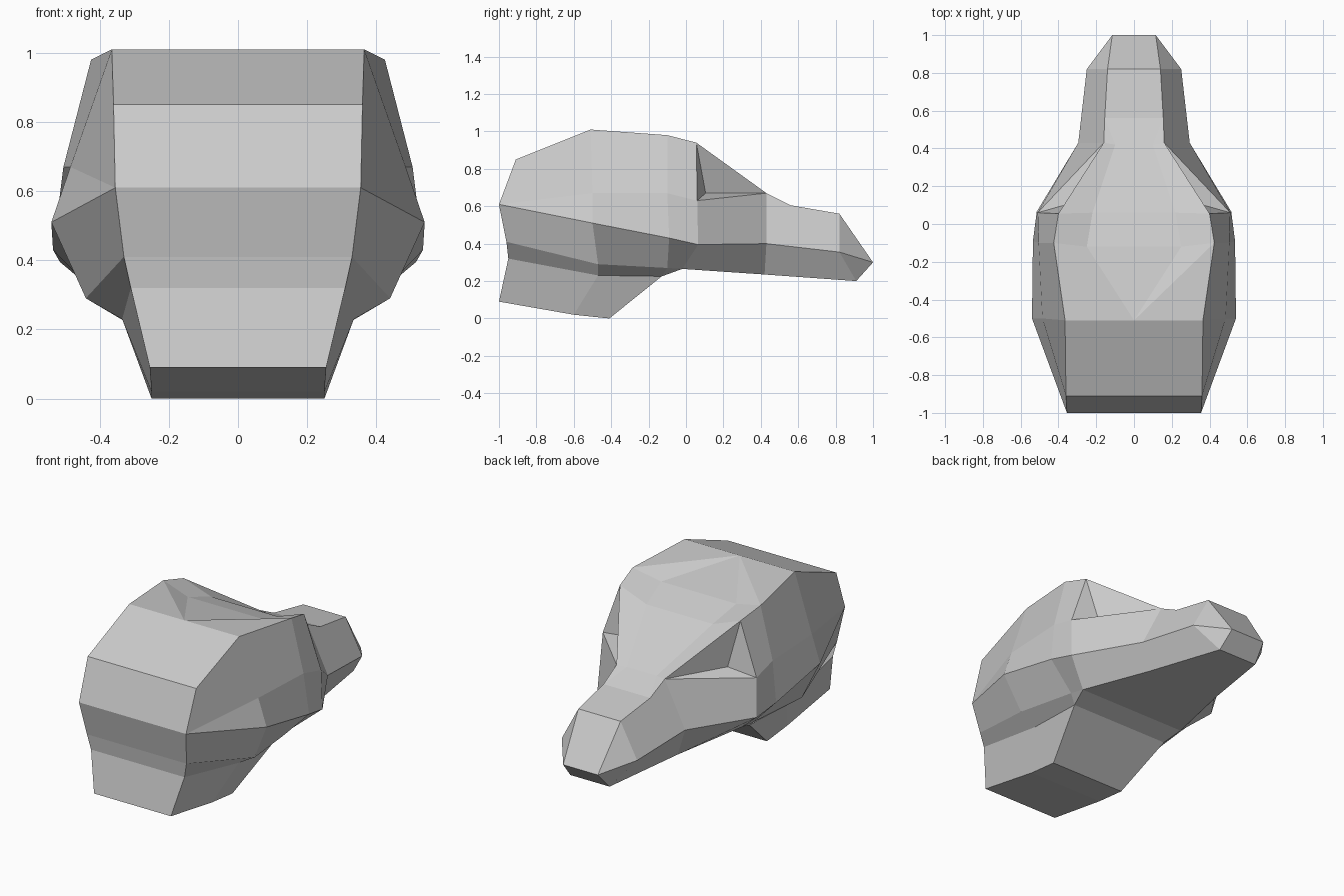
import bpy, bmesh

if "Cube" in bpy.data.objects:
    bpy.data.objects.remove(bpy.data.objects["Cube"])

# Right-hand contour loops: each letter is a lengthwise edge, in (x, y, z)
LOOPS = {
    "T": [(.36, -.91, .85), (.365, -.51, 1.01), (.425, -.1, .98), (.40, .055, .94),
          (.16, .43, .67), (.155, .56, .605), (.14, .82, .56)],       # crown to muzzle
    "M": [(.355, -1, .61), (.485, -.5, .67), (.505, -.1, .67), (.51, .06, .63)],  # temple
    "S": [(.355, -1, .61), (.54, -.5, .51), (.535, -.09, .43), (.515, .065, .395),
          (.295, .43, .40), (.25, .82, .355)],                       # cheek
    "L": [(.33, -.96, .41), (.44, -.47, .29), (.38, -.1, .27), (.36, -.02, .265),
          (.24, .42, .235), (.13, .91, .20)],                        # jaw
    "K": [(.31, -.95, .32), (.335, -.47, .23), (.33, -.13, .225)],    # neck top
    "B": [(.255, -1, .09), (.25, -.6, .02), (.25, -.41, 0)],         # neck base
    "F": [(.25, -.12, .935), (.22, .06, .875), (.10, .42, .67)],       # forehead hollow
    "N": [(.115, 1, .30)],                                          # nose tip
    "D": [(.35, .105, .67)],                                         # eye socket depth
    "E": [(0, -.51, 1.01)],                                         # crown centre
}

bm = bmesh.new()
cache = {}


def vert(key, side):
    x, y, z = LOOPS[key[0]][int(key[1])]
    p = (round(x * side, 4), y, z)
    if p not in cache:
        cache[p] = bm.verts.new(p)
    return cache[p]


def add(verts):
    verts = list(dict.fromkeys(verts))
    if len(verts) > 2:
        bm.faces.new(verts)


def both(keys):
    """Face on each side of the head."""
    for side in (1, -1):
        add([vert(k, side) for k in keys.split()])


def bridge(keys):
    """Faces crossing the centre line along a path."""
    keys = keys.split()
    for a, b in zip(keys, keys[1:]):
        add([vert(a, 1), vert(b, 1), vert(b, -1), vert(a, -1)])


# Skull and neck sides
for a, b in zip("TMSLK", "MSLKB"):
    for i in range(2):
        both(f"{a}{i} {a}{i+1} {b}{i+1} {b}{i}")
both("M2 M3 S3 S2")
both("T2 T3 M3 M2")
both("L2 L3 K2")

# Cheek, jaw and muzzle sides
for i in range(2, 5):
    both(f"S{i} S{i+1} L{i+1} L{i}")
both("M3 T4 S4 S3")
both("T4 T5 T6 S5 S4")
both("T6 N0 S5")
both("S5 N0 L5")

# Sunken eye sockets
for f in ("T3 D0 M3", "T3 T4 D0", "M3 D0 T4"):
    both(f)

# Forehead rims around the hollow
for f in ("T5 T4 F2", "F2 F1 T3 T4", "F1 F0 T2 T3", "F0 T2 E0", "E0 T2 T1"):
    both(f)

# Centre strips: back of head, neck base, underside, nose, muzzle top, forehead
bridge("T0 S0 L0 K0 B0 B1 B2 K2 L3 L4 L5 N0 T6 T5 F2 F1 F0 E0")
add([vert("T0", 1), vert("T1", 1), vert("E0", 1), vert("T1", -1), vert("T0", -1)])

bmesh.ops.recalc_face_normals(bm, faces=bm.faces[:])
mesh = bpy.data.meshes.new("animal_head")
bm.to_mesh(mesh)
bm.free()
bpy.context.collection.objects.link(bpy.data.objects.new("animal_head", mesh))
